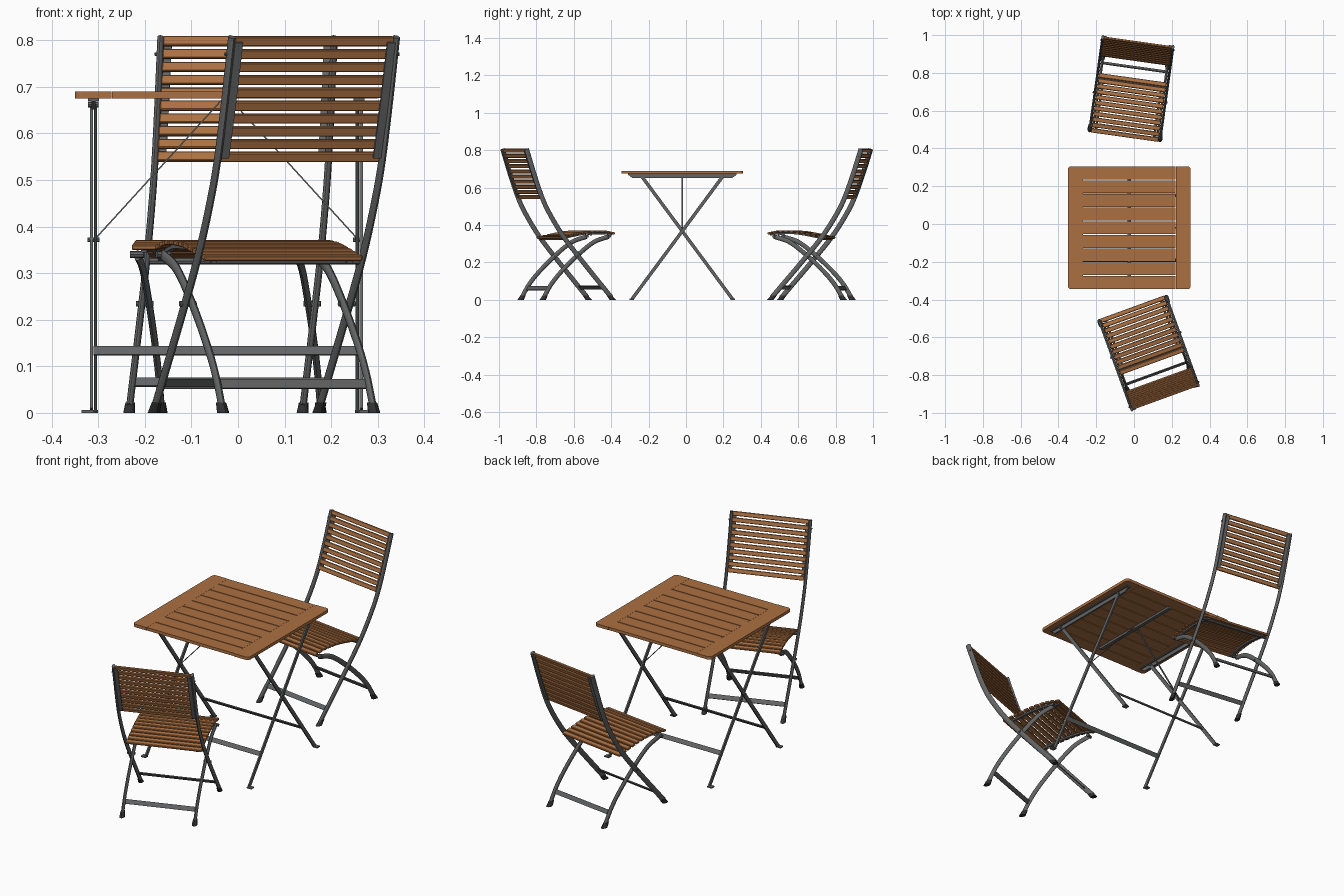
import bpy, bmesh, math
from mathutils import Vector, Matrix

if "Cube" in bpy.data.objects:
    bpy.data.objects.remove(bpy.data.objects["Cube"])


def material(name, rgb):
    m = bpy.data.materials.new(name)
    m.diffuse_color = (*rgb, 1)
    m.use_nodes = True
    m.node_tree.nodes["Principled BSDF"].inputs["Base Color"].default_value = m.diffuse_color
    return m


WOOD = material("oiled wood", (0.41, 0.163, 0.054))
METAL = material("grey metal", (0.125, 0.127, 0.13))
RUBBER = material("black rubber", (0.03, 0.03, 0.032))


def finish(name, bm, mat, M, smooth=False):
    bmesh.ops.recalc_face_normals(bm, faces=bm.faces)
    bm.transform(M)
    me = bpy.data.meshes.new(name)
    bm.to_mesh(me)
    bm.free()
    me.materials.append(mat)
    ob = bpy.data.objects.new(name, me)
    bpy.context.collection.objects.link(ob)
    if smooth:
        bpy.ops.object.select_all(action='DESELECT')
        ob.select_set(True)
        bpy.context.view_layer.objects.active = ob
        bpy.ops.object.shade_smooth_by_angle(angle=math.radians(40))
    return ob


def box(name, c, s, mat, M=Matrix(), tilt=0.0, bevel=0.0, axis='X'):
    """Box at c with size s, tilted about one axis."""
    bm = bmesh.new()
    T = Matrix.Translation(c) @ Matrix.Rotation(tilt, 4, axis) @ Matrix.Diagonal((*s, 1))
    bmesh.ops.create_cube(bm, size=1, matrix=T)
    if bevel:
        bmesh.ops.bevel(bm, geom=list(bm.edges), offset=bevel, segments=1, affect='EDGES')
    return finish(name, bm, mat, M)


def rod(name, a, b, r, mat, M=Matrix(), n=8):
    a, b = Vector(a), Vector(b)
    d = b - a
    bm = bmesh.new()
    T = Matrix.Translation((a + b) / 2) @ d.to_track_quat('Z', 'Y').to_matrix().to_4x4()
    bmesh.ops.create_cone(bm, cap_ends=True, segments=n, radius1=r, radius2=r,
                          depth=d.length, matrix=T)
    return finish(name, bm, mat, M, True)


def prism(name, outline, axis, start, depth, mat, M):
    """Extrude a 2D outline along x (points are y, z) or z (points are x, y)."""
    bm = bmesh.new()
    at = (lambda p: (start, p[0], p[1])) if axis == 'x' else (lambda p: (p[0], p[1], start))
    f = bm.faces.new([bm.verts.new(at(p)) for p in outline])
    r = bmesh.ops.extrude_face_region(bm, geom=[f])
    bmesh.ops.translate(bm, vec=(depth, 0, 0) if axis == 'x' else (0, 0, depth),
                        verts=[g for g in r['geom'] if isinstance(g, bmesh.types.BMVert)])
    return finish(name, bm, mat, M)


def cap(name, x, y, shear, M):
    """Rubber foot leaning along its leg."""
    bm = bmesh.new()
    bmesh.ops.create_cone(bm, cap_ends=True, segments=10, radius1=.5, radius2=.42, depth=1)
    for v in bm.verts:
        z = (v.co.z + .5) * .022
        v.co = (x + v.co.x * .025, y + v.co.y * .036 + shear * z, z)
    return finish(name, bm, RUBBER, M, True)


def spline(pts, steps=5):
    """Catmull-Rom through (y, z) points."""
    p = [Vector(q) for q in pts]
    p = [2 * p[0] - p[1]] + p + [2 * p[-1] - p[-2]]
    out = []
    for i in range(1, len(p) - 2):
        a, b, c, d = p[i - 1:i + 3]
        for k in range(steps):
            t = k / steps
            out.append(0.5 * (2 * b + (c - a) * t + (2 * a - 5 * b + 4 * c - d) * t * t
                              + (3 * b - a - 3 * c + d) * t ** 3))
    return out + [p[-2]]


def sweep(name, path, x, w, d, mat, M=Matrix(), n=10):
    """Sweep an oval (n sides) or a rectangle (n=4) along a path in the yz plane."""
    bm = bmesh.new()
    rings = []
    for i, p in enumerate(path):
        t = (path[min(i + 1, len(path) - 1)] - path[max(i - 1, 0)]).normalized()
        ring = []
        for k in range(n):
            a = 2 * math.pi * (k + 0.5) / n
            f = math.sqrt(2) if n == 4 else 1.05
            ex, e = f * math.cos(a) * w / 2, f * math.sin(a) * d / 2
            ring.append(bm.verts.new((x + ex, p.x - t.y * e, p.y + t.x * e)))
        rings.append(ring)
    for r, s in zip(rings, rings[1:]):
        for k in range(n):
            bm.faces.new((r[k], r[(k + 1) % n], s[(k + 1) % n], s[k]))
    bm.faces.new(rings[0])
    bm.faces.new(rings[-1])
    return finish(name, bm, mat, M, n > 4)


def sample(path, f):
    """Point and tilt angle at a fraction of the path length."""
    want = f * sum((b - a).length for a, b in zip(path, path[1:]))
    for a, b in zip(path, path[1:]):
        L = (b - a).length
        if want <= L + 1e-6:
            return a.lerp(b, want / L), math.atan2(b.y - a.y, b.x - a.x)
        want -= L


# ---------- folding chair (local: front at y=0, back towards +y) ----------
def chair(M):
    long_leg = spline([(.024, .012), (.185, .2), (.295, .335), (.37, .45),
                       (.416, .54), (.46, .66), (.507, .807)])
    short_leg = spline([(.035, .338), (.12, .308), (.213, .237), (.30, .155),
                        (.36, .085), (.404, .012)])
    seat = spline([(.012, .357), (.07, .366), (.16, .362), (.24, .348), (.305, .334)])
    back = spline([(.415, .55), (.457, .66), (.504, .798)])
    for s in (-1, 1):
        # legs, feet, pivots and rails
        sweep("chair_upright", long_leg, s * .188, .014, .025, METAL, M)
        sweep("chair_cross_leg", short_leg, s * .1725, .014, .023, METAL, M)
        cap("chair_front_foot", s * .188, .017, .84, M)
        cap("chair_rear_foot", s * .1725, .41, -.6, M)
        rod("chair_pivot_bolt", (s * .163, .213, .234), (s * .2, .213, .234), .006, METAL, M)
        rod("chair_seat_bolt", (s * .158, .035, .34), (s * .188, .035, .34), .008, METAL, M)
        rod("chair_back_bolt", (s * .17, .493, .77), (s * .199, .493, .77), .004, METAL, M)
        sweep("seat_rail", [p - Vector((0, .009)) for p in seat], s * .155, .012, .008, METAL, M, 4)
        sweep("back_strip", [p + Vector((.009, -.003)) for p in back], s * .174, .018, .005,
              METAL, M, 4)
    # seat slats
    for i in range(11):
        p, a = sample(seat, i / 10)
        box("seat_slat", (0, p.x, p.y), (.36, .023, .011), WOOD, M, a, .002)
    # backrest slats
    for i in range(10):
        p, a = sample(back, i / 9)
        box("back_slat", (0, p.x, p.y), (.364, .021, .011), WOOD, M, a, .002)
    # cross bars
    box("front_foot_bar", (0, .07, .066), (.37, .005, .022), METAL, M, -.7)
    box("rear_foot_bar", (0, .373, .062), (.345, .005, .022), METAL, M, .5)
    rod("seat_support_bar", (-.185, .289, .326), (.185, .289, .326), .007, METAL, M)


chair(Matrix.Translation((-.05, .46, 0)) @ Matrix.Rotation(math.radians(-8), 4, 'Z'))
chair(Matrix.Translation((-.01, -.44, 0)) @ Matrix.Rotation(math.radians(200), 4, 'Z'))

# ---------- table (local: centred on its own axis) ----------
T = Matrix.Translation((-.025, -.02, 0))
R = .016
for s in (-1, 1):
    # end boards with rounded outer corners
    pts = [(s * .2462, -.325)]
    for cy, a0 in ((-1, -90), (1, 0)):
        for k in range(5):
            a = math.radians(a0 + k * 22.5)
            pts.append((s * (.325 - R + R * math.cos(a)), cy * (.325 - R) + R * math.sin(a)))
    prism("table_end_board", pts + [(s * .2462, .325)], 'z', .675, .015, WOOD, T)
    # under-top rails with sloped ends and a flat flange
    rail = [(-.29, .675), (.29, .675), (.29, .668), (.265, .651), (-.265, .651), (-.29, .668)]
    prism("table_rail", rail, 'x', s * .285 - .004, .008, METAL, T)
    box("table_rail_flange", (s * .285, 0, .6725), (.024, .58, .005), METAL, T)
    # crossed legs, outer and inner
    for d, x in ((1, .2895), (-1, .281)):
        path = [Vector((-d * .268, .005)), Vector((d * .218, .662))]
        sweep("table_leg", path, s * x, .007, .018, METAL, T, 4)
        box("table_foot", (s * (x + .008), -d * .27, .003), (.026, .022, .006), METAL, T)
        rod("table_leg_bolt", (s * .274, d * .218, .662), (s * .297, d * .218, .662), .006, METAL, T)
    rod("table_pivot_bolt", (s * .272, 0, .372), (s * .298, 0, .372), .005, METAL, T)
    # thin flat braces up to the centre batten
    box("brace_strip", (s * .145, 0, .5235), (.402, .008, .003), METAL, T, s * .832, 0, 'Y')
    # low stretcher between each pair of legs
    box("table_stretcher", (0, s * .172, .133), (.57, .005, .022), METAL, T, s * .636)
# slats
for i in range(9):
    box("table_slat", (0, (i - 4) * .0723, .6825), (.4915, .0678, .015), WOOD, T)
box("table_centre_batten", (0, 0, .670), (.018, .52, .012), METAL, T)
